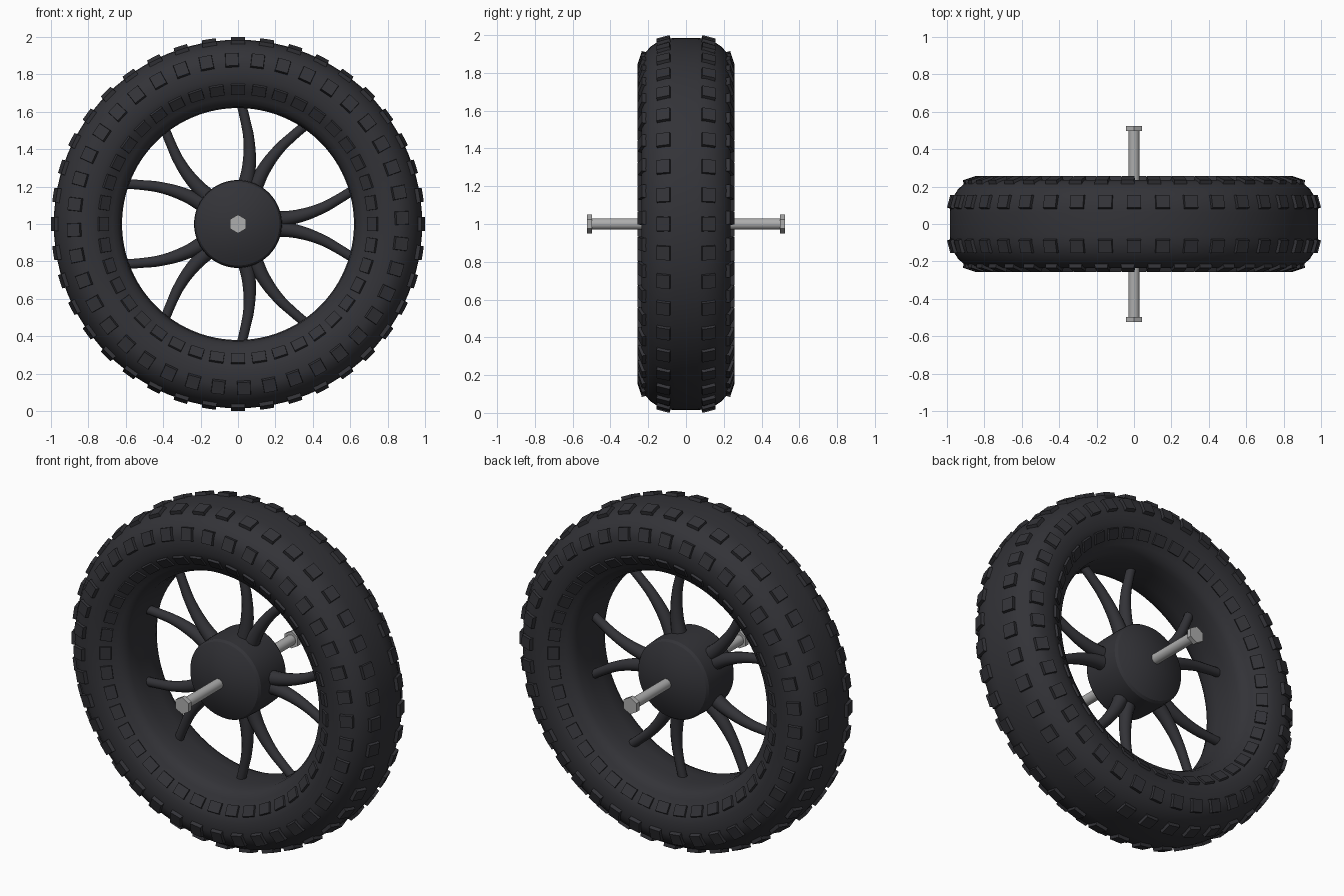
import bpy
import bmesh
from math import sin, cos, radians, pi
from mathutils import Matrix, Vector

if "Cube" in bpy.data.objects:
    bpy.data.objects.remove(bpy.data.objects["Cube"], do_unlink=True)

CENTRE = Vector((0, 0, 1))


def material(name, colour):
    mat = bpy.data.materials.new(name)
    mat.use_nodes = True
    mat.diffuse_color = (*colour, 1)
    bsdf = mat.node_tree.nodes["Principled BSDF"]
    bsdf.inputs["Base Color"].default_value = (*colour, 1)
    bsdf.inputs["Roughness"].default_value = 0.6
    return mat


RUBBER = material("dark rubber", (0.033, 0.033, 0.039))
STEEL = material("grey steel", (0.42, 0.42, 0.42))


def finish(obj, mat, angle=None):
    obj.data.materials.append(mat)
    if angle:
        bpy.ops.object.select_all(action="DESELECT")
        obj.select_set(True)
        bpy.context.view_layer.objects.active = obj
        bpy.ops.object.shade_smooth_by_angle(angle=radians(angle))


def make_object(name, bm, mat, angle=None):
    bmesh.ops.recalc_face_normals(bm, faces=bm.faces)
    mesh = bpy.data.meshes.new(name)
    bm.to_mesh(mesh)
    bm.free()
    obj = bpy.data.objects.new(name, mesh)
    obj.location = CENTRE
    bpy.context.collection.objects.link(obj)
    finish(obj, mat, angle)
    return obj


def lathe(name, profile, mat, closed=False, steps=96, angle=30):
    """Spin (radius, y) points about the wheel axis."""
    bm = bmesh.new()
    verts = [bm.verts.new((r, y, 0)) for r, y in profile]
    ends = verts[1:] + verts[:1] if closed else verts[1:]
    edges = [bm.edges.new(pair) for pair in zip(verts, ends)]
    bmesh.ops.spin(bm, geom=verts + edges, cent=(0, 0, 0), axis=(0, 1, 0),
                   angle=2 * pi, steps=steps, use_merge=False)
    bmesh.ops.remove_doubles(bm, verts=bm.verts, dist=0.0003)
    return make_object(name, bm, mat, angle)


def both_sides(half):
    """Mirror a half profile that starts at y > 0."""
    return [(r, -y) for r, y in reversed(half)] + half


# Tyre with its inner rim surface
tyre_half = [(0.985, 0.06), (0.981, 0.10), (0.967, 0.145), (0.94, 0.187),
             (0.90, 0.222), (0.86, 0.236), (0.78, 0.235), (0.74, 0.222),
             (0.70, 0.195), (0.67, 0.175), (0.645, 0.16), (0.626, 0.12),
             (0.62, 0.05)]
lathe("tyre", both_sides(tyre_half), RUBBER, closed=True, angle=40)


# Tread blocks: rings of slightly tapered boxes on both sides
def tread_row(name, radius, y, tilt, width, length, phase, count=40):
    bm = bmesh.new()
    depth = 0.035
    for side in (-1, 1):
        for i in range(count):
            a = 2 * pi * i / count + radians(phase)
            out = Vector((cos(a), 0, sin(a)))
            tangent = Vector((-sin(a), 0, cos(a)))
            axis = Vector((0, side, 0))
            t = radians(tilt)
            normal = out * cos(t) + axis * sin(t)
            across = axis * cos(t) - out * sin(t)
            top = out * radius + axis * y
            frame = Matrix((tangent, across, normal)).transposed()
            for v in bmesh.ops.create_cube(bm, size=1)["verts"]:
                taper = 0.92 if v.co.z > 0 else 1
                local = Vector((v.co.x * width * taper, v.co.y * length * taper,
                                (v.co.z - 0.5) * depth))
                v.co = frame @ local + top
    make_object(name, bm, RUBBER)


tread_row("outer_tread_blocks", 0.991, 0.122, 15, 0.08, 0.077, 0)
tread_row("side_tread_blocks", 0.881, 0.245, 72, 0.074, 0.077, 2.1)
tread_row("inner_tread_blocks", 0.716, 0.219, 124, 0.08, 0.066, 0)

# Hub: short drum with domed caps
hub_half = [(0.235, 0.05), (0.232, 0.115), (0.222, 0.13), (0.17, 0.155),
            (0.10, 0.175), (0.05, 0.183), (0, 0.186)]
lathe("hub", both_sides(hub_half), RUBBER, steps=64)

# Spokes: five mirrored pairs of curved tapering rods
curve = bpy.data.curves.new("spokes", "CURVE")
curve.dimensions = "3D"
curve.bevel_depth = 0.03
curve.bevel_resolution = 4
curve.resolution_u = 6
curve.use_fill_caps = True
path = [(0.18, 6.5, 1.5), (0.32, 7.3, 1.2), (0.46, 10.8, 0.97),
        (0.55, 13.8, 0.88), (0.645, 16.5, 0.85)]
for pair in range(5):
    for hand in (-1, 1):
        spline = curve.splines.new("BEZIER")
        spline.bezier_points.add(len(path) - 1)
        for point, (r, bend, thick) in zip(spline.bezier_points, path):
            a = radians(72 * pair + hand * bend)
            point.co = (r * cos(a), 0, r * sin(a))
            point.radius = thick
            point.handle_left_type = point.handle_right_type = "AUTO"
spokes = bpy.data.objects.new("spokes", curve)
spokes.location = CENTRE
bpy.context.collection.objects.link(spokes)
bpy.ops.object.select_all(action="DESELECT")
spokes.select_set(True)
bpy.context.view_layer.objects.active = spokes
bpy.ops.object.convert(target="MESH")
finish(bpy.context.view_layer.objects.active, RUBBER, 40)

# Axle bolts: round shank and hexagonal head at front and back
for label, side in (("front", -1), ("back", 1)):
    shank = [(0, 0.1), (0.03, 0.1), (0.03, 0.5), (0, 0.5)]
    lathe(label + "_bolt_shank", [(r, side * y) for r, y in shank], STEEL, steps=24)
    head = [(0, 0.497), (0.05, 0.497), (0.05, 0.525), (0, 0.525)]
    bolt = lathe(label + "_bolt_head", [(r, side * y) for r, y in head], STEEL, steps=6)
    bolt.rotation_euler.y = radians(30)
